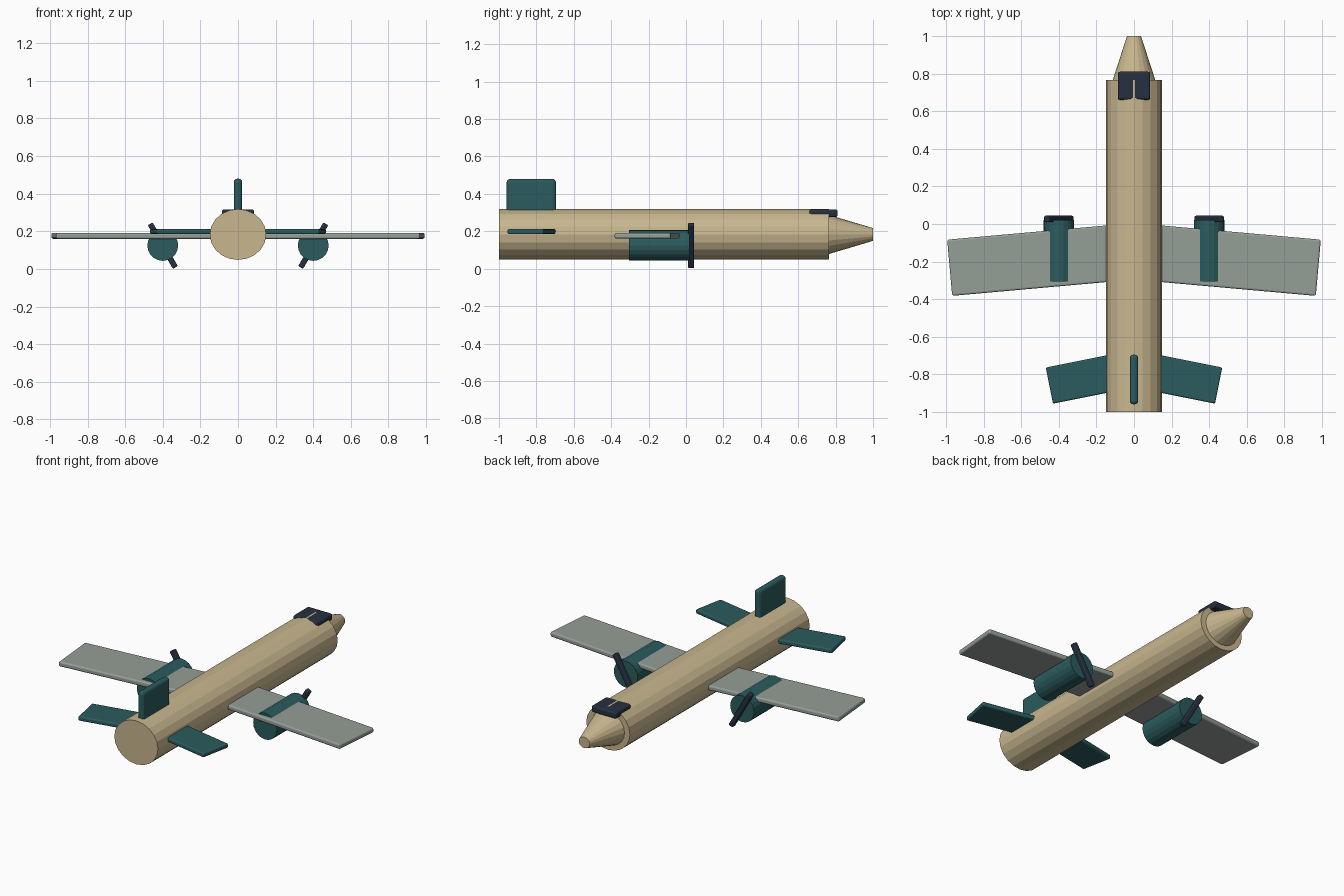
import bpy, math
from mathutils import Vector

cube = bpy.data.objects.get("Cube")
if cube:
    bpy.data.objects.remove(cube, do_unlink=True)


def material(name, r, g, b):
    m = bpy.data.materials.new(name)
    m.use_nodes = True
    m.diffuse_color = (r, g, b, 1)
    m.node_tree.nodes["Principled BSDF"].inputs["Base Color"].default_value = (r, g, b, 1)
    return m


tan = material("sand_tan", 0.58, 0.475, 0.275)
teal = material("deep_teal", 0.024, 0.105, 0.11)
grey = material("wing_grey", 0.3, 0.345, 0.31)
navy = material("dark_navy", 0.019, 0.03, 0.05)


def tube(name, mat, x, z, y0, y1, r0, r1, sides, squash=1.0):
    """Faceted tube along y, from radius r0 at y0 to r1 at y1, flattened in z."""
    bpy.ops.mesh.primitive_cone_add(vertices=sides, radius1=r0, radius2=r1, depth=y1 - y0,
                                    location=(x, (y0 + y1) / 2, z),
                                    rotation=(-math.pi / 2, 0, 0))
    ob = bpy.context.object
    ob.name = name
    ob.scale = (1, squash, 1)
    ob.data.materials.append(mat)
    return ob


def box(name, mat, centre, size, bevel, yaw=0.0, roll=0.0):
    """Rounded box, sized in its own axes and then turned."""
    bpy.ops.mesh.primitive_cube_add(size=1, location=centre)
    ob = bpy.context.object
    ob.name = name
    for v in ob.data.vertices:
        v.co = v.co * Vector(size)
    ob.rotation_euler = (0, math.radians(roll), math.radians(yaw))
    ob.data.materials.append(mat)
    mod = ob.modifiers.new("rounded_edges", "BEVEL")
    mod.width = bevel
    mod.segments = 3
    return ob


# Fuselage and nose cone
tube("fuselage", tan, 0, 0.183, -1, 0.765, 0.15, 0.15, 20, 0.9)
tube("nose_cone", tan, 0, 0.183, 0.76, 1, 0.115, 0.037, 20, 0.92)

# Cockpit canopy and tail fin
box("canopy", navy, (0, 0.735, 0.2965), (0.172, 0.15, 0.0416), 0.012)
box("tail_fin", teal, (0, -0.827, 0.38), (0.044, 0.264, 0.2), 0.018)

# Paired parts
for side, s in (("left", 1), ("right", -1)):
    box(side + "_wing", grey, (s * 0.502, -0.19, 0.176), (0.96, 0.3, 0.031), 0.01, yaw=-5.1 * s)
    box(side + "_tailplane", teal, (s * 0.254, -0.82, 0.199), (0.4, 0.196, 0.028), 0.009, yaw=-11.3 * s)
    tube(side + "_engine", teal, s * 0.4, 0.125, -0.305, 0.02, 0.082, 0.082, 20)
    box(side + "_propeller", navy, (s * 0.4, 0.027, 0.124), (0.03, 0.034, 0.268), 0.007, roll=30 * s)
